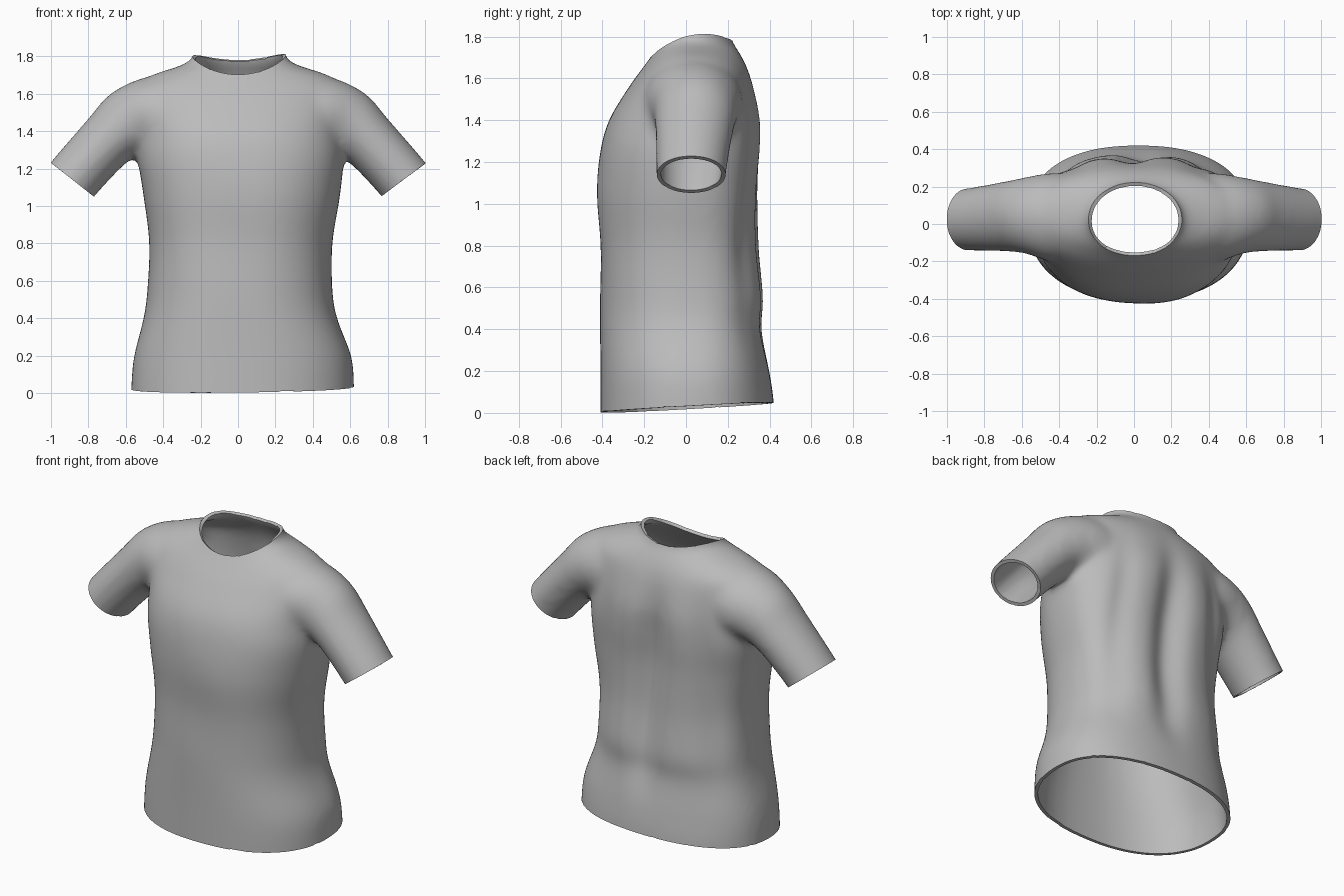
import bpy, bmesh
from math import sin, cos, pi, exp, radians, copysign
from mathutils import Vector

cube = bpy.data.objects.get("Cube")
if cube:
    bpy.data.objects.remove(cube, do_unlink=True)

SEGMENTS = 64
STEPS = 5


def smooth_rows(rows):
    """Catmull-Rom interpolation between rows of section values."""
    out = []
    for i in range(len(rows) - 1):
        p0, p1, p2 = rows[max(i - 1, 0)], rows[i], rows[i + 1]
        p3 = rows[min(i + 2, len(rows) - 1)]
        for s in range(STEPS):
            t = s / STEPS
            out.append([b + 0.5 * t * (c - a + t * (2 * a - 5 * b + 4 * c - d
                        + t * (3 * (b - c) + d - a)))
                        for a, b, c, d in zip(p0, p1, p2, p3)])
    return out + [list(rows[-1])]


def loft(bm, rings):
    """Closed skin through a list of point rings."""
    loops = [[bm.verts.new(p) for p in ring] for ring in rings]
    for a, b in zip(loops, loops[1:]):
        for i in range(SEGMENTS):
            j = (i + 1) % SEGMENTS
            bm.faces.new((a[i], a[j], b[j], b[i]))
    bm.faces.new(loops[0][::-1])
    bm.faces.new(loops[-1])


def power(v, n):
    return copysign(abs(v) ** (2 / n), v)


def torso_ring(z, x_min, x_max, y_front, y_back, n):
    points = []
    mid = 0.03
    for i in range(SEGMENTS):
        a = 2 * pi * i / SEGMENTS
        c, s = power(cos(a), n), power(sin(a), n)
        depth = y_back - mid if s > 0 else mid - y_front
        points.append(((x_min + x_max) / 2 + c * (x_max - x_min) / 2,
                       mid + s * depth, z))
    return points


def sleeve_ring(x, z, tilt, radius, y, half_depth, side):
    t = radians(tilt)
    points = []
    for i in range(SEGMENTS):
        a = 2 * pi * i / SEGMENTS
        up = radius * cos(a)
        points.append((side * (x + up * sin(t)), y + half_depth * sin(a),
                       z + up * cos(t)))
    return points


# Torso sections: height, right edge, left edge, front, back, squareness
torso = [
    (-0.15, -0.575, 0.62, -0.41, 0.43, 2.3),
    (0.05, -0.57, 0.62, -0.41, 0.42, 2.3),
    (0.2, -0.555, 0.605, -0.41, 0.4, 2.3),
    (0.4, -0.505, 0.53, -0.41, 0.367, 2.4),
    (0.55, -0.485, 0.505, -0.41, 0.378, 2.4),
    (0.8, -0.475, 0.505, -0.41, 0.355, 2.4),
    (1.05, -0.505, 0.545, -0.425, 0.35, 2.4),
    (1.25, -0.535, 0.565, -0.41, 0.362, 2.4),
    (1.4, -0.54, 0.56, -0.37, 0.362, 2.3),
    (1.55, -0.57, 0.58, -0.28, 0.33, 2.15),
    (1.64, -0.56, 0.57, -0.215, 0.3, 2.1),
    (1.7, -0.46, 0.48, -0.17, 0.27, 2),
    (1.74, -0.34, 0.36, -0.145, 0.245, 2),
    (1.77, -0.27, 0.285, -0.13, 0.225, 2),
    (1.81, -0.24, 0.255, -0.13, 0.215, 2),
    (2.0, -0.235, 0.25, -0.13, 0.215, 2),
]
# Sleeve sections: centre x, centre z, tilt, radius, centre y, half depth
sleeve = [
    (0.2, 1.5, 10, 0.22, 0.03, 0.23),
    (0.42, 1.475, 18, 0.225, 0.035, 0.24),
    (0.57, 1.44, 35, 0.195, 0.045, 0.205),
    (0.69, 1.355, 46, 0.157, 0.04, 0.187),
    (0.885, 1.142, 53, 0.149, 0.025, 0.167),
    (0.975, 1.022, 53, 0.149, 0.025, 0.167),
]

bm = bmesh.new()
loft(bm, [torso_ring(*row) for row in smooth_rows(torso)])
for side in (1, -1):
    loft(bm, [sleeve_ring(*row, side) for row in smooth_rows(sleeve)])
bmesh.ops.recalc_face_normals(bm, faces=bm.faces)
mesh = bpy.data.meshes.new("shirt_volume")
bm.to_mesh(mesh)
bm.free()

# Fuse torso and sleeves into one soft skin
volume = bpy.data.objects.new("shirt_volume", mesh)
bpy.context.scene.collection.objects.link(volume)
fuse = volume.modifiers.new("fuse", "REMESH")
fuse.mode = "VOXEL"
fuse.voxel_size = 0.02
soften = volume.modifiers.new("soften", "SMOOTH")
soften.factor = 0.5
soften.iterations = 14
graph = bpy.context.evaluated_depsgraph_get()
skin = bpy.data.meshes.new_from_object(volume.evaluated_get(graph))
bpy.data.objects.remove(volume, do_unlink=True)

bm = bmesh.new()
bm.from_mesh(skin)
bm.normal_update()


def bump(v, centre, width):
    return exp(-((v - centre) / width) ** 2)


# Cloth folds: vertical grooves down the back, faint ripples in front
for v in bm.verts:
    x, y, z = v.co
    if abs(x) > 0.6:
        continue
    facing = max(v.normal.y, 0)
    band = exp(-((z - 0.95) / 0.55) ** 4)
    groove = 0.06 * bump(x, 0.02 + 0.03 * sin(3 * z), 0.1)
    groove += 0.022 * bump(x, 0.37 - 0.08 * (z - 0.8), 0.07)
    groove += 0.022 * bump(x, -0.37 + 0.08 * (z - 0.8), 0.07)
    ripple = 0.004 * sin(9 * x + 3 * z) * sin(5 * z) * band
    v.co.y -= facing * band * groove + ripple


def cut(point, outward, chosen):
    """Slice an opening, touching only the chosen faces."""
    faces = [f for f in bm.faces if chosen(f.calc_center_median())]
    geom = set(faces)
    for f in faces:
        geom.update(f.verts)
        geom.update(f.edges)
    bmesh.ops.bisect_plane(bm, geom=list(geom), dist=0.0005, plane_co=point,
                           plane_no=Vector(outward).normalized(),
                           clear_outer=True)


# Hem and cuff openings; the right cuff hangs a touch lower
cut((0, 0, 0.025), (0.012, 0.055, -1), lambda c: c.z < 0.3)
for side, tilt in ((1, 0.6), (-1, 0.63)):
    cut((side * 0.885, 0.025, 1.14), (side * tilt, 0, -0.8),
        lambda c: c.x * side > 0.66)

# Neck opening, scooped so that it rises toward the shoulders
for v in bm.verts:
    v.co.z -= v.co.x ** 2
cut((0, 0, 1.736), (0, -0.2, 1), lambda c: c.z > 1.55 and abs(c.x) < 0.35)
for v in bm.verts:
    v.co.z += v.co.x ** 2

bmesh.ops.remove_doubles(bm, verts=bm.verts, dist=0.004)
bm.to_mesh(skin)
bm.free()

# Cloth material
cloth = bpy.data.materials.new("grey_cloth")
cloth.use_nodes = True
colour = (0.5, 0.5, 0.5, 1)
cloth.diffuse_color = colour
cloth.node_tree.nodes["Principled BSDF"].inputs["Base Color"].default_value = colour

skin.name = "shirt"
skin.materials.clear()
skin.materials.append(cloth)
shirt = bpy.data.objects.new("shirt", skin)
bpy.context.scene.collection.objects.link(shirt)

# Cloth thickness, inward
thick = shirt.modifiers.new("thickness", "SOLIDIFY")
thick.thickness = 0.02
thick.offset = -1
for o in bpy.context.selected_objects:
    o.select_set(False)
bpy.context.view_layer.objects.active = shirt
shirt.select_set(True)
bpy.ops.object.modifier_apply(modifier=thick.name)
bpy.ops.object.shade_smooth_by_angle(angle=radians(50))
